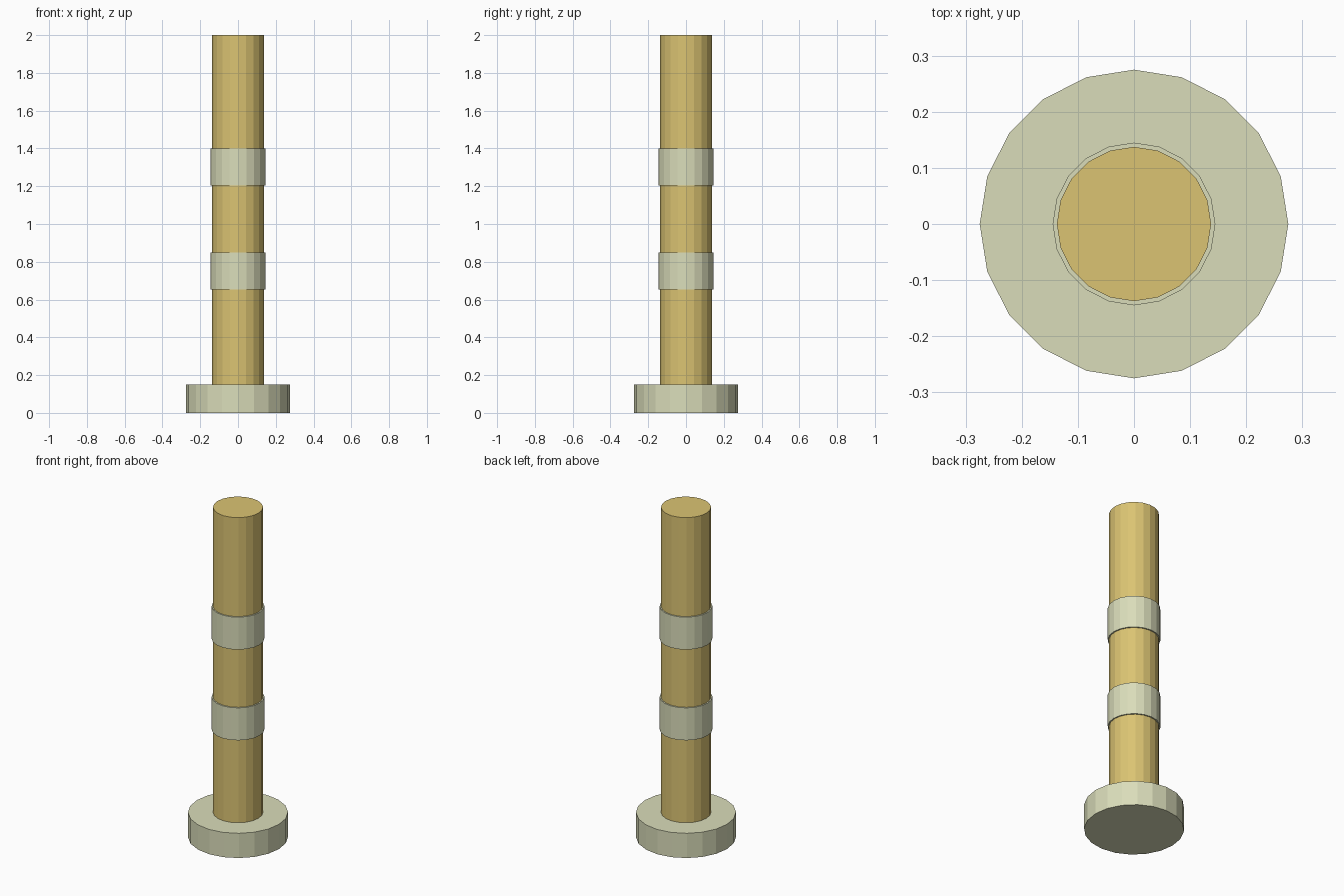
import bpy

if "Cube" in bpy.data.objects:
    bpy.data.objects.remove(bpy.data.objects["Cube"])

SIDES = 20


def material(name, rgb):
    mat = bpy.data.materials.new(name)
    mat.diffuse_color = (*rgb, 1.0)
    mat.use_nodes = True
    mat.node_tree.nodes["Principled BSDF"].inputs["Base Color"].default_value = mat.diffuse_color
    return mat


def cylinder(name, radius, z0, z1, mat):
    """Flat-shaded upright cylinder spanning z0 to z1."""
    bpy.ops.mesh.primitive_cylinder_add(
        vertices=SIDES, radius=radius, depth=z1 - z0,
        location=(0, 0, (z0 + z1) / 2))
    obj = bpy.context.object
    obj.name = name
    obj.data.materials.append(mat)
    return obj


tan = material("tan", (0.71, 0.55, 0.17))
pale = material("pale", (0.70, 0.72, 0.49))

# Round foot
cylinder("base", 0.275, 0.0, 0.15, pale)

# Upright pole standing on the foot
cylinder("pole", 0.1375, 0.15, 2.0, tan)

# Two collars around the pole
for name, z in (("lower_band", 0.653), ("upper_band", 1.203)):
    cylinder(name, 0.145, z, z + 0.197, pale)
